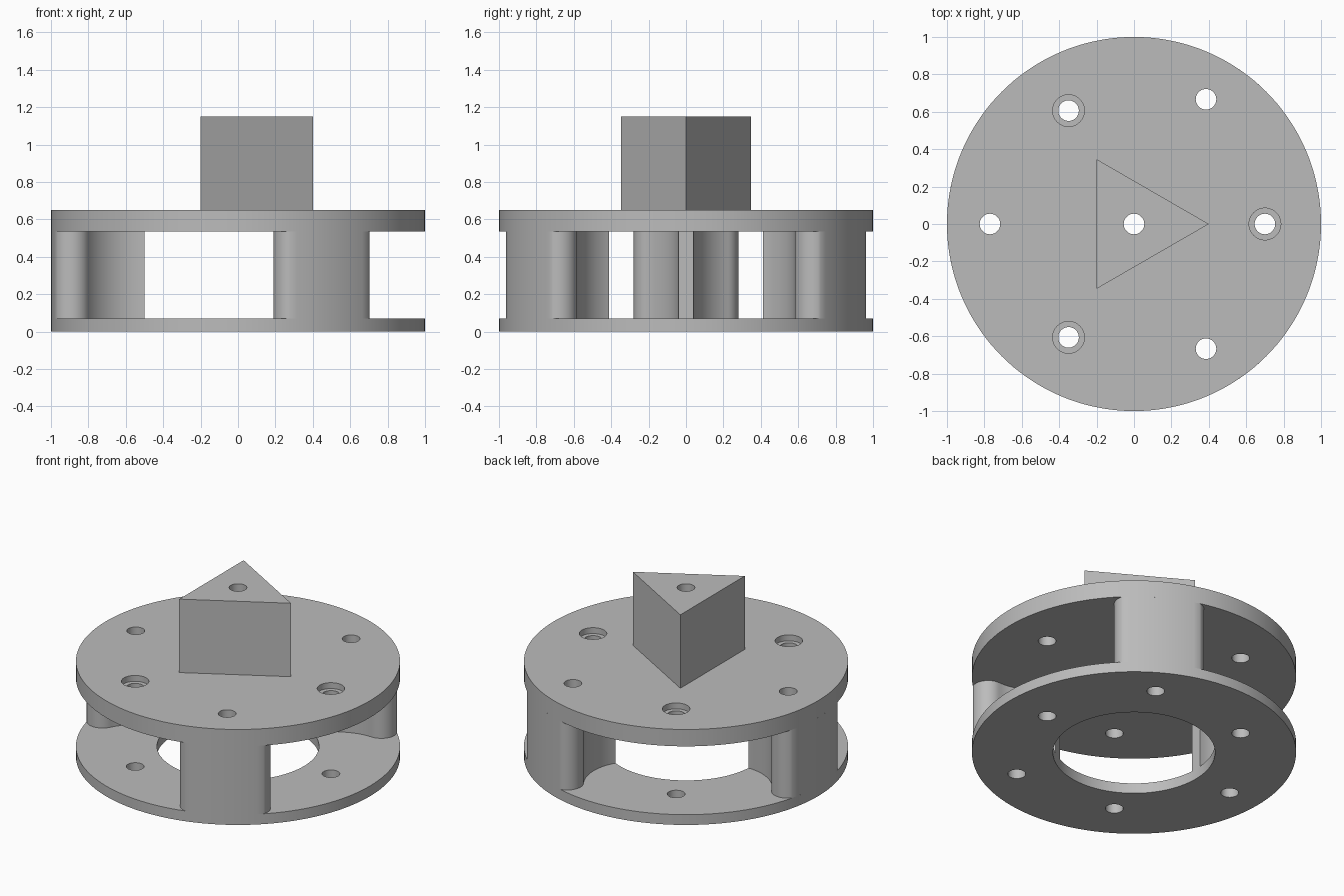
import bpy
import bmesh
from math import sin, cos, radians, pi

cube = bpy.data.objects.get("Cube")
if cube:
    bpy.data.objects.remove(cube, do_unlink=True)

# Single grey material
grey = bpy.data.materials.new("machined_grey")
grey.use_nodes = True
colour = (0.5, 0.5, 0.5, 1)
grey.diffuse_color = colour
bsdf = next(n for n in grey.node_tree.nodes if n.type == 'BSDF_PRINCIPLED')
bsdf.inputs["Base Color"].default_value = colour

HOLE = 0.055
BORE = 0.085
OVER = 0.1
PILLAR_ANGLES = [60, 180, 300]
BOLT_ANGLES = [0, 120, 240]


def arc(cx, cy, r, start, end, steps):
    """Points on an arc, angles in degrees, both ends included."""
    angles = [radians(start + (end - start) * i / steps) for i in range(steps + 1)]
    return [(cx + r * cos(a), cy + r * sin(a)) for a in angles]


def circle(r, steps, cx=0, cy=0):
    return arc(cx, cy, r, 0, 360, steps)[:-1]


def polar(r, degrees):
    return r * cos(radians(degrees)), r * sin(radians(degrees))


def extrude(name, outline, z0, z1):
    """Solid made by raising a closed outline from z0 to z1."""
    bm = bmesh.new()
    base = bm.faces.new([bm.verts.new((x, y, z0)) for x, y in outline])
    top = bmesh.ops.extrude_face_region(bm, geom=[base], use_keep_orig=True)["geom"]
    for v in top:
        if isinstance(v, bmesh.types.BMVert):
            v.co.z = z1
    bmesh.ops.recalc_face_normals(bm, faces=bm.faces[:])
    mesh = bpy.data.meshes.new(name)
    bm.to_mesh(mesh)
    bm.free()
    mesh.materials.append(grey)
    obj = bpy.data.objects.new(name, mesh)
    bpy.context.collection.objects.link(obj)
    return obj


def drill(obj, x, y, r, z0, z1, steps=40):
    """Cut a round hole and discard the cutter."""
    cutter = extrude("drill_cutter", circle(r, steps, x, y), z0, z1)
    cutter.hide_render = True
    mod = obj.modifiers.new("hole", 'BOOLEAN')
    mod.operation = 'DIFFERENCE'
    mod.solver = 'EXACT'
    mod.object = cutter
    bpy.context.view_layer.objects.active = obj
    bpy.ops.object.modifier_apply(modifier=mod.name)
    bpy.data.objects.remove(cutter, do_unlink=True)


def smooth(obj):
    bpy.ops.object.select_all(action='DESELECT')
    obj.select_set(True)
    bpy.context.view_layer.objects.active = obj
    bpy.ops.object.shade_smooth_by_angle(angle=radians(30))


# Plate levels
LOW, MID, HIGH, PEAK = 0.07, 0.535, 0.65, 1.15
pillar_holes = [polar(0.77, a) for a in PILLAR_ANGLES]
bolt_holes = [polar(0.7, a) for a in BOLT_ANGLES]

# Lower ring and upper disc
lower_ring = extrude("lower_ring", circle(1, 144), 0, LOW)
drill(lower_ring, 0, 0, 0.5, -OVER, LOW + OVER, 96)
upper_disc = extrude("upper_disc", circle(1, 144), MID, HIGH)
drill(upper_disc, 0, 0, HOLE, MID - OVER, HIGH + OVER)
for plate, z0, z1 in ((lower_ring, 0, LOW), (upper_disc, MID, HIGH)):
    for x, y in pillar_holes + bolt_holes:
        drill(plate, x, y, HOLE, z0 - OVER, z1 + OVER)

# Counterbores for the bolt heads
for x, y in bolt_holes:
    drill(upper_disc, x, y, BORE, HIGH - 0.04, HIGH + OVER)

# Pillars: rounded outer shoulders, hollow flanks, narrow inner edge
flank = arc(0.892, 0.18, 0.1, 38.5, 153, 16) + arc(0.5, 0.38, 0.34, -27, -90, 20)[1:]
mirrored = [(x, -y) for x, y in reversed(flank)]
rim = arc(0, 0, 1, -14, 14, 12)[1:-1]
section = rim + flank + [(0.5, 0)] + mirrored
for number, angle in enumerate(PILLAR_ANGLES, 1):
    c, s = polar(1, angle)
    outline = [(x * c - y * s, x * s + y * c) for x, y in section]
    pillar = extrude(f"pillar_{number}", outline, LOW, MID)
    hx, hy = pillar_holes[number - 1]
    drill(pillar, hx, hy, HOLE, LOW - OVER, MID + OVER)
    smooth(pillar)

# Triangular drive block
drive_block = extrude("drive_block", circle(0.4, 3), HIGH, PEAK)
drill(drive_block, 0, 0, HOLE, HIGH - OVER, PEAK + OVER)

for part in (lower_ring, upper_disc, drive_block):
    smooth(part)
